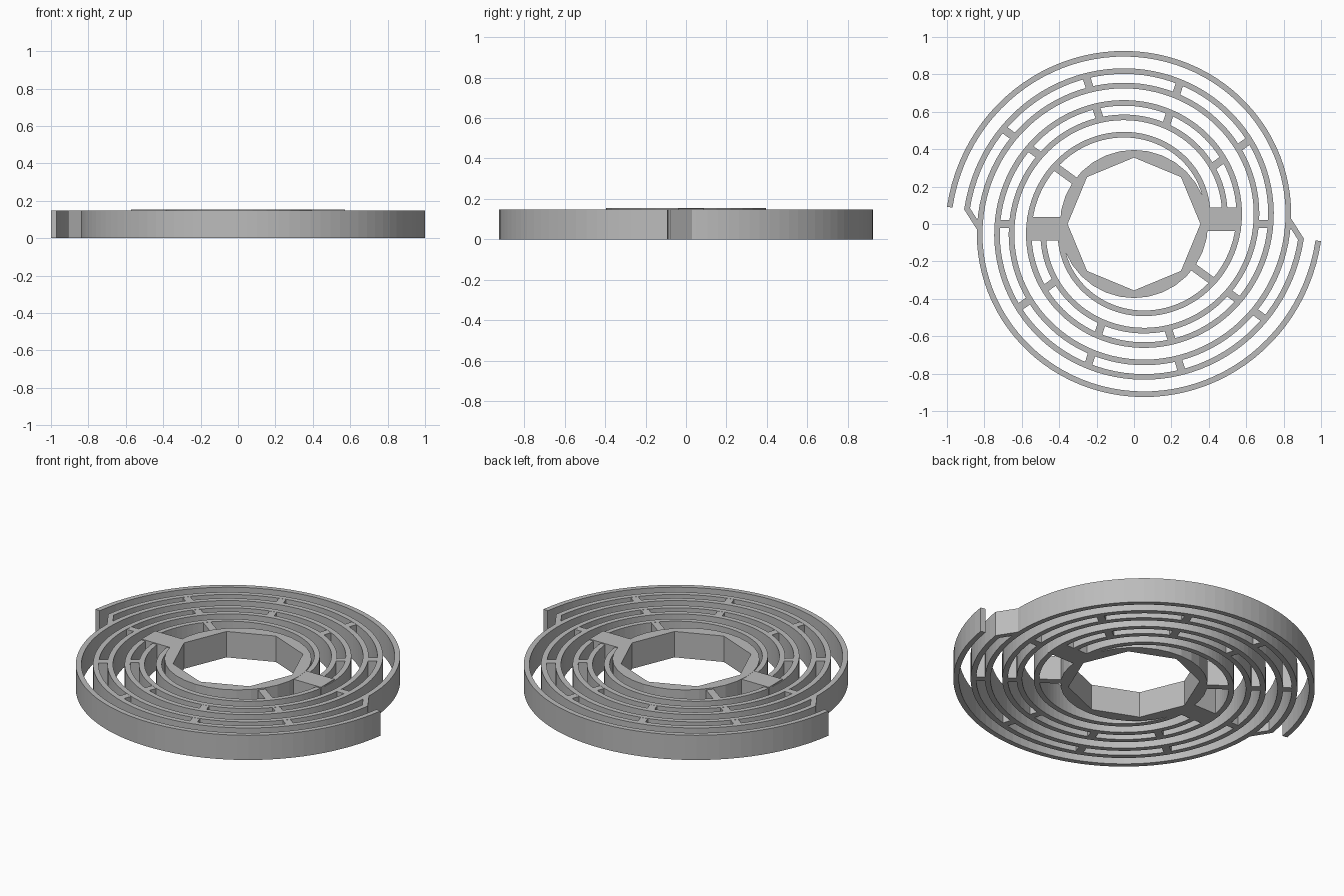
import bpy, bmesh
from math import cos, sin, pi, radians, degrees
from mathutils import Vector, Matrix

cube = bpy.data.objects.get("Cube")
if cube:
    bpy.data.objects.remove(cube, do_unlink=True)

WALL_H = 0.147     # height of the spiral walls
HUB_H = 0.154      # the hub stands slightly proud
THICK = 0.03
PITCH = 0.0853     # radius lost per quarter turn

grey = bpy.data.materials.new("plain grey")
grey.use_nodes = True
colour = (0.5, 0.5, 0.5, 1)
grey.diffuse_color = colour
grey.node_tree.nodes["Principled BSDF"].inputs["Base Color"].default_value = colour


def radius(start, deg):
    return start - PITCH * deg / 90


def spiral_point(start, deg):
    """Point on a clockwise spiral that begins on the -x side."""
    a = pi - radians(deg)
    return Vector((cos(a), sin(a))) * radius(start, deg)


def make_object(name, bm, turn):
    bmesh.ops.transform(bm, matrix=Matrix.Rotation(turn, 4, 'Z'), verts=bm.verts)
    bmesh.ops.recalc_face_normals(bm, faces=bm.faces)
    mesh = bpy.data.meshes.new(name)
    bm.to_mesh(mesh)
    bm.free()
    mesh.materials.append(grey)
    obj = bpy.data.objects.new(name, mesh)
    bpy.context.collection.objects.link(obj)
    return obj


def ribbon(name, path, height, thick=THICK, turn=0):
    """Upright wall of constant thickness that follows a flat path."""
    bm = bmesh.new()
    rings = []
    last = len(path) - 1
    for i, p in enumerate(path):
        before = (p - path[i - 1]).normalized() if i else None
        after = (path[i + 1] - p).normalized() if i < last else None
        before, after = before or after, after or before
        tangent = (before + after).normalized()
        side = Vector((-tangent.y, tangent.x)) * thick / 2 / tangent.dot(after)
        a, b = p + side, p - side
        rings.append([bm.verts.new((q.x, q.y, z))
                      for q, z in ((a, 0), (b, 0), (b, height), (a, height))])
    for r, s in zip(rings, rings[1:]):
        for k in range(4):
            n = (k + 1) % 4
            bm.faces.new((r[k], r[n], s[n], s[k]))
    bm.faces.new(rings[0])
    bm.faces.new(rings[-1])
    return make_object(name, bm, turn)


OUTER, INNER = 0.994, 0.901    # starting radii of the two walls of each arm

outer_path = [spiral_point(OUTER, 5.2 + i * (540 - 5.2) / 150) for i in range(151)]
inner_path = [spiral_point(INNER, 5.2 + i * (536 - 5.2) / 150) for i in range(151)]
# slanted catch joining the inner wall to the neighbouring outer wall
inner_path.insert(0, Vector((-0.823, -0.028)))

for side, turn in (("left", pi), ("right", 0)):
    ribbon(f"{side}_outer_spiral_wall", outer_path, WALL_H, turn=turn)
    ribbon(f"{side}_inner_spiral_wall", inner_path, WALL_H, turn=turn)

    # struts tie the inner wall to the next wall inward, or to the hub
    for k in range(1, 12):
        deg = 36 * k
        if deg == 360:
            continue
        a = pi - radians(deg)
        direction = Vector((cos(a), sin(a)))
        near = 0.38 if deg > 360 else radius(OUTER, deg + 180)
        ribbon(f"{side}_strut_{k}", [direction * near, direction * radius(INNER, deg)],
               WALL_H - 0.001, 0.042, turn)

    # broad tab anchoring the arms to the hub
    ribbon(f"{side}_hub_tab", [Vector((-0.37, -0.025)), Vector((-0.572, -0.025))],
           HUB_H - 0.001, 0.127, turn)

# hub: round outside, octagonal bore
SEGMENTS = 32
bm = bmesh.new()
rings = []
for i in range(SEGMENTS):
    a = 2 * pi * i / SEGMENTS
    offset = (a % (pi / 4)) - pi / 8
    bore = 0.355 * cos(pi / 8) / cos(offset)
    rings.append([bm.verts.new((r * cos(a), r * sin(a), z))
                  for r, z in ((bore, 0), (0.396, 0), (0.396, HUB_H), (bore, HUB_H))])
for i in range(SEGMENTS):
    r, s = rings[i], rings[(i + 1) % SEGMENTS]
    for k in range(4):
        n = (k + 1) % 4
        bm.faces.new((r[k], r[n], s[n], s[k]))
make_object("hub", bm, 0)
